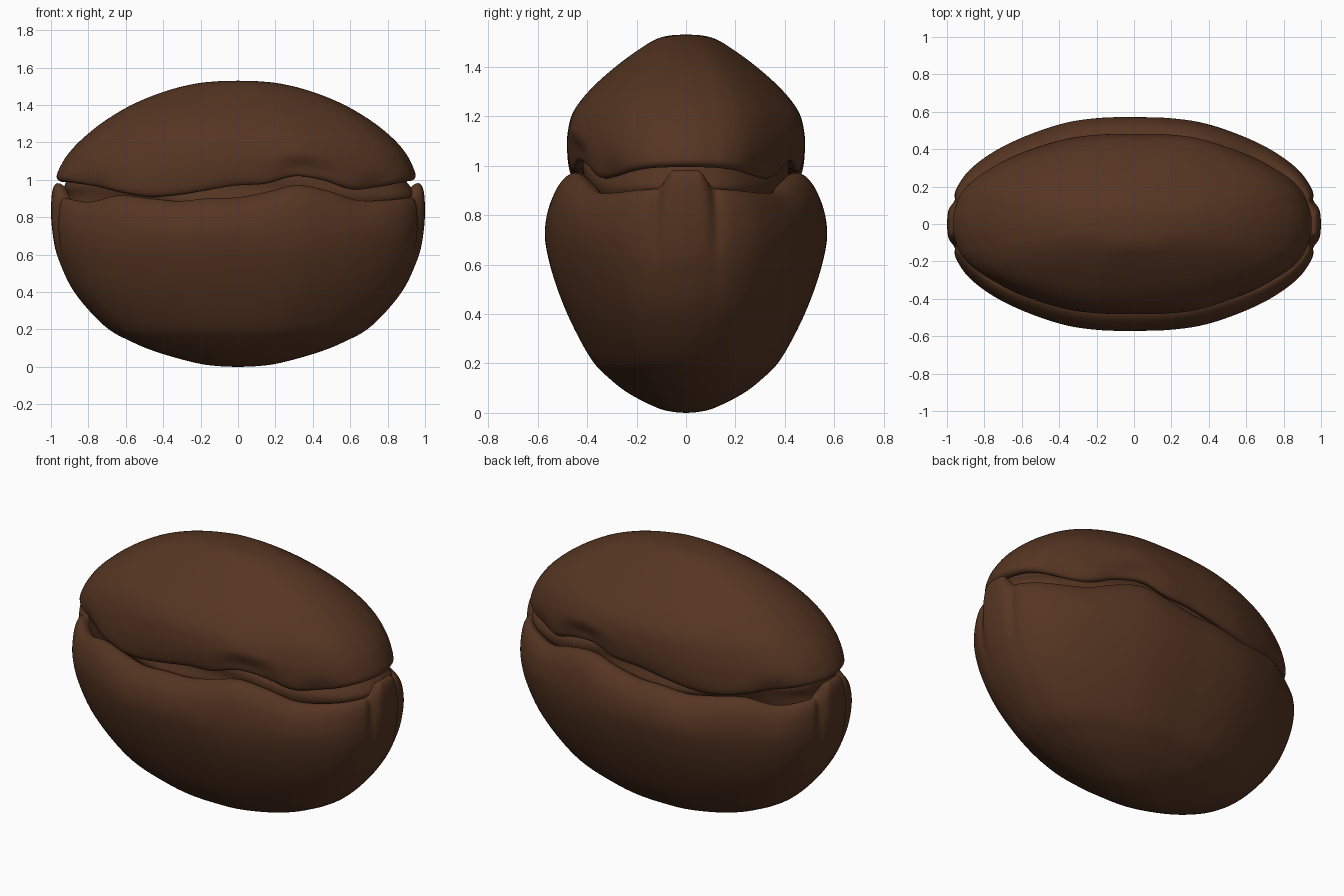
import bpy
import math

if "Cube" in bpy.data.objects:
    bpy.data.objects.remove(bpy.data.objects["Cube"])

brown = bpy.data.materials.new("roasted brown")
brown.diffuse_color = (0.092, 0.036, 0.016, 1)
brown.use_nodes = True
brown.node_tree.nodes["Principled BSDF"].inputs["Base Color"].default_value = brown.diffuse_color
STEPS = 64  # ring points per quarter
# Quarter outline seen from above, from the tip to the widest point
PLAN = [(1, 0), (.997, .09), (.985, .19), (.953, .35), (.88, .52),
        (.745, .69), (.57, .835), (.37, .95), (.18, .995), (0, 1)]


def curve(points, t):
    """Smooth (Catmull-Rom) value along a list of tuples, t counted in points."""
    i = min(int(t), len(points) - 2)
    f = t - i
    a, b, c, d = (points[min(max(i + k, 0), len(points) - 1)] for k in (-1, 0, 1, 2))
    return [q + 0.5 * f * (r - p + f * (2 * p - 5 * q + 4 * r - s + f * (3 * (q - r) + s - p)))
            for p, q, r, s in zip(a, b, c, d)]


def height_at(edge, x):
    """Lip height from evenly spaced samples between x = -1 and x = 1."""
    t = (min(max(x, -1), 1) + 1) / 2 * (len(edge) - 1)
    return curve([(h,) for h in edge], t)[0]


def smooth(a, b, v):
    t = min(max((v - a) / (b - a), 0), 1)
    return t * t * (3 - 2 * t)


def bell(v, centre, width):
    return math.exp(-((v - centre) / width) ** 2)


# Full ring made by mirroring the quarter outline
quarter = [curve(PLAN, k / STEPS * (len(PLAN) - 1)) for k in range(STEPS + 1)]
half = quarter + [(-x, y) for x, y in reversed(quarter[:-1])]
RING = half + [(x, -y) for x, y in reversed(half[1:-1])]
SEGMENTS = len(RING)


def shell(name, profile, shape, steps=6):
    """Loft rings along a profile of (half length, half depth, height)."""
    verts, faces = [], []
    count = (len(profile) - 1) * steps
    for row in range(count + 1):
        rx, ry, z = curve(profile, row / steps)
        rx, ry = max(rx, 0.002), max(ry, 0.002)
        verts += [shape(ux * rx, uy * ry, z, ux, uy) for ux, uy in RING]
    for row in range(count):
        for k in range(SEGMENTS):
            n = (k + 1) % SEGMENTS
            a, b = row * SEGMENTS, (row + 1) * SEGMENTS
            faces.append((a + k, a + n, b + n, b + k))
    if profile[0][0] == 0:
        faces.append(tuple(reversed(range(SEGMENTS))))
    if profile[-1][0] == 0:
        faces.append(tuple(count * SEGMENTS + k for k in range(SEGMENTS)))
    mesh = bpy.data.meshes.new(name)
    mesh.from_pydata(verts, [], faces)
    mesh.materials.append(brown)
    obj = bpy.data.objects.new(name, mesh)
    bpy.context.collection.objects.link(obj)
    mesh.shade_smooth()
    return obj


# Lip heights from the left end to the right end
LOWER_EDGE = (.90, .875, .91, .895, .88, .895, .90, .93, .965, .935, .885, .885, .90)
UPPER_EDGE = (.99, .97, .935, .91, .92, .945, .97, .98, 1.02, 1.0, .95, .965, .995)


# Lower half: deep bowl, rolled lip, and a raised lobe at each end
def lower_shape(x, y, z, ux, uy):
    at_end = abs(ux) > 0.5
    weight = smooth(0.6, 0.92, z)
    lobe = smooth(0.25, 0.1, abs(uy)) * at_end
    groove = bell(abs(uy), 0.22, 0.045) * at_end
    lift = height_at(LOWER_EDGE, ux) - 0.92 + 0.075 * lobe
    scale = 1 + smooth(0.5, 0.85, z) * (0.009 * lobe - 0.016 * groove)
    wobble = 1 + 0.004 * weight * math.sin(9 * ux + 2) * abs(uy)
    return x * scale, y * wobble, z + lift * weight


lower = [(0, 0, 0), (.1, .05, .004), (.22, .115, .02), (.42, .225, .075), (.57, .305, .135),
         (.715, .385, .22), (.875, .48, .4), (.96, .545, .58), (.988, .57, .72), (.99, .555, .83),
         (.98, .515, .90), (.955, .465, .927), (.915, .415, .90), (.88, .385, .83)]
shell("lower_half", lower, lower_shape)


# Upper half: dome with a steep wavy skirt
def upper_shape(x, y, z, ux, uy):
    weight = smooth(1.28, 1.0, z)
    lift = height_at(UPPER_EDGE, ux) - 0.985
    # soft puckers beside the seam
    pucker = 0.6 * bell(ux, 0.4, 0.15) * bell(z, 1.03, 0.05)
    pucker += 0.6 * bell(ux, -0.8, 0.1) * bell(z, 1.0, 0.05)
    pucker += 0.6 * bell(ux, 0.78, 0.1) * bell(z, 1.0, 0.05)
    swell = 0.01 * bell(ux, 0.4, 0.2) * bell(z, 1.13, 0.05)
    scale = 1 - 0.06 * pucker + swell
    return x * (1 - 0.03 * pucker) - 0.01 * weight, y * scale, z + lift * weight


upper = [(.87, .38, 1.05), (.90, .42, 1.0), (.935, .45, .985),
         (.96, .47, 1.01), (.94, .48, 1.07), (.90, .478, 1.14), (.83, .455, 1.22),
         (.72, .385, 1.31), (.57, .285, 1.4), (.4, .19, 1.47), (.24, .12, 1.512),
         (.11, .06, 1.527), (0, 0, 1.53)]
shell("upper_half", upper, upper_shape)


# Crinkled skin inside the seam
def core_shape(x, y, z, ux, uy):
    fold = 1 + 0.018 * math.sin(38 * z + 5 * ux)
    return x * fold, y * fold, z + 0.02 * math.sin(7 * ux)


core = [(.90, .40, .84), (.93, .425, .89), (.93, .425, .94), (.91, .415, .99), (.88, .39, 1.04)]
shell("seam_core", core, core_shape)
